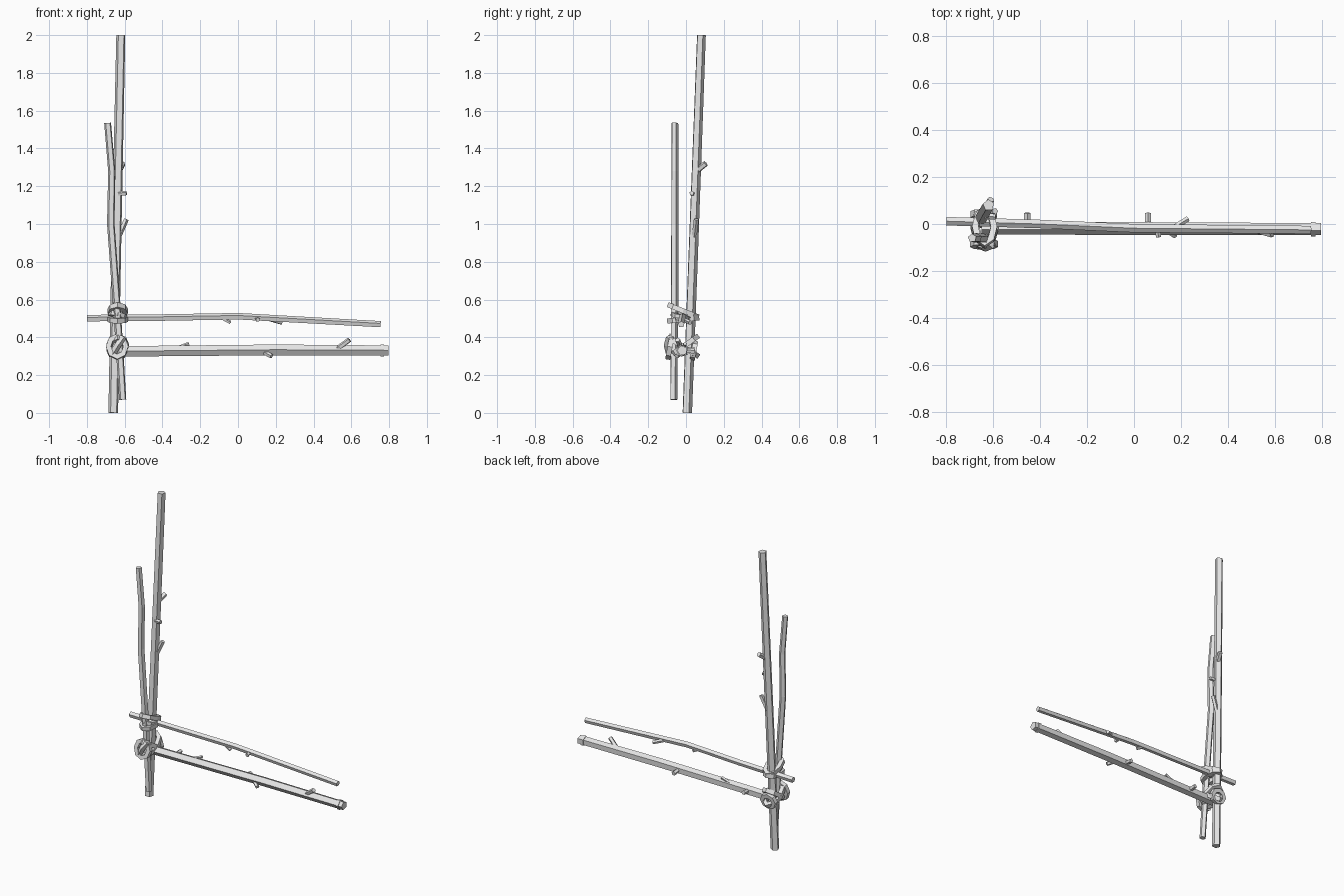
import bpy, bmesh, math
from mathutils import Vector, Matrix

cube = bpy.data.objects.get("Cube")
if cube:
    bpy.data.objects.remove(cube, do_unlink=True)

grey = bpy.data.materials.new("pale grey")
grey.use_nodes = True
COLOUR = (0.8, 0.8, 0.8, 1)
grey.diffuse_color = COLOUR
grey.node_tree.nodes["Principled BSDF"].inputs["Base Color"].default_value = COLOUR


def tube(name, path, radii, sides=5, closed=False, turn=0.0):
    """Flat-shaded tube along a path, capped unless closed."""
    pts = [Vector(p) for p in path]
    n = len(pts)
    bm = bmesh.new()
    rings = []
    side = None
    for i, p in enumerate(pts):
        before = pts[i - 1] if (closed or i) else p
        after = pts[(i + 1) % n] if (closed or i < n - 1) else p
        axis = (after - before).normalized()
        if side is None:
            # Start from a fixed direction so the flats face predictably
            side = Vector((0, 0, 1)) if abs(axis.z) < 0.7 else Vector((1, 0, 0))
        side = (side - axis * side.dot(axis)).normalized()
        up = axis.cross(side)
        r = radii[i] if isinstance(radii, (list, tuple)) else radii
        angles = [math.radians(turn) + math.tau * k / sides for k in range(sides)]
        rings.append([bm.verts.new(p + r * (side * math.cos(a) + up * math.sin(a)))
                      for a in angles])
    for i in range(n if closed else n - 1):
        a, b = rings[i], rings[(i + 1) % n]
        for k in range(sides):
            m = (k + 1) % sides
            bm.faces.new((a[k], a[m], b[m], b[k]))
    if not closed:
        bm.faces.new(rings[0][::-1])
        bm.faces.new(rings[-1])
    bmesh.ops.recalc_face_normals(bm, faces=bm.faces)
    mesh = bpy.data.meshes.new(name)
    bm.to_mesh(mesh)
    bm.free()
    mesh.materials.append(grey)
    obj = bpy.data.objects.new(name, mesh)
    bpy.context.collection.objects.link(obj)


def loop(name, centre, rx, ry, pitch, roll=0, thick=0.019, steps=8):
    """Oval rope turn, level at first, then pitched about x and rolled about y."""
    rot = Matrix.Rotation(math.radians(roll), 3, "Y") @ Matrix.Rotation(math.radians(pitch), 3, "X")
    path = [Vector(centre) + rot @ Vector((rx * math.cos(t), ry * math.sin(t), 0))
            for t in (math.tau * i / steps for i in range(steps))]
    tube(name, path, thick, 4, True, 45)


# Uprights
tube("tall_post", [(-0.66, 0.005, 0), (-0.645, 0.035, 0.8), (-0.62, 0.08, 2)],
     [0.027, 0.027, 0.025], turn=-50)
tube("short_post", [(-0.61, -0.066, 0.07), (-0.64, -0.062, 0.55), (-0.673, -0.06, 1.0),
                    (-0.668, -0.06, 1.28), (-0.69, -0.06, 1.535)],
     [0.02, 0.021, 0.021, 0.02, 0.019], turn=-50)

# Rails
tube("upper_rail", [(-0.8, 0.012, 0.5), (-0.4, 0.0, 0.503), (0, -0.018, 0.51), (0.755, -0.025, 0.468)],
     [0.019, 0.019, 0.019, 0.018])
tube("lower_rail", [(-0.65, -0.015, 0.325), (0.2, -0.018, 0.333), (0.797, -0.02, 0.33)],
     [0.029, 0.03, 0.028], turn=15)
tube("lower_rail_collar", [(0.755, -0.02, 0.33), (0.773, -0.02, 0.33)], 0.033, turn=15)

# Broken twigs: name, base, tip, radius
twigs = [
    ("post_twig_top", (-0.63, 0.055, 1.28), (-0.61, 0.105, 1.32), 0.016),
    ("post_twig_middle", (-0.635, 0.035, 1.16), (-0.59, 0.03, 1.163), 0.013),
    ("post_twig_low", (-0.633, 0.043, 0.93), (-0.592, 0.055, 1.025), 0.014),
    ("upper_twig_down", (-0.09, -0.016, 0.505), (-0.04, -0.02, 0.478), 0.01),
    ("upper_twig_front", (0.1, -0.02, 0.5), (0.105, -0.055, 0.493), 0.012),
    ("upper_twig_back", (0.17, -0.015, 0.495), (0.23, 0.022, 0.478), 0.012),
    ("lower_twig_left", (-0.33, -0.01, 0.34), (-0.26, -0.005, 0.366), 0.01),
    ("lower_twig_back_left", (-0.455, 0.0, 0.33), (-0.455, 0.047, 0.335), 0.014),
    ("lower_twig_back_mid", (0.06, 0.0, 0.33), (0.06, 0.047, 0.325), 0.014),
    ("lower_twig_down", (0.13, -0.02, 0.325), (0.178, -0.05, 0.3), 0.013),
    ("lower_twig_right", (0.52, -0.025, 0.335), (0.59, -0.045, 0.387), 0.014),
]
for name, base, tip, radius in twigs:
    tube(name, [base, tip], radius)

# Upper lashing
loop("upper_lashing_high", (-0.637, -0.015, 0.54), 0.04, 0.075, -22)
loop("upper_lashing_low", (-0.637, -0.015, 0.495), 0.04, 0.072, 6)
loop("upper_lashing_cross", (-0.637, -0.01, 0.515), 0.038, 0.06, -8, 14, 0.016)

# Lower lashing
loop("lower_lashing_rising", (-0.637, -0.01, 0.355), 0.046, 0.08, 35)
loop("lower_lashing_falling", (-0.637, -0.015, 0.35), 0.046, 0.085, -32)
loop("lower_lashing_front", (-0.64, -0.085, 0.35), 0.046, 0.055, 80)
loop("lower_lashing_back", (-0.64, 0.042, 0.33), 0.043, 0.038, 80)
tube("rope_end", [(-0.665, -0.088, 0.31), (-0.635, -0.1, 0.36), (-0.605, -0.088, 0.4)], 0.018, 4)
